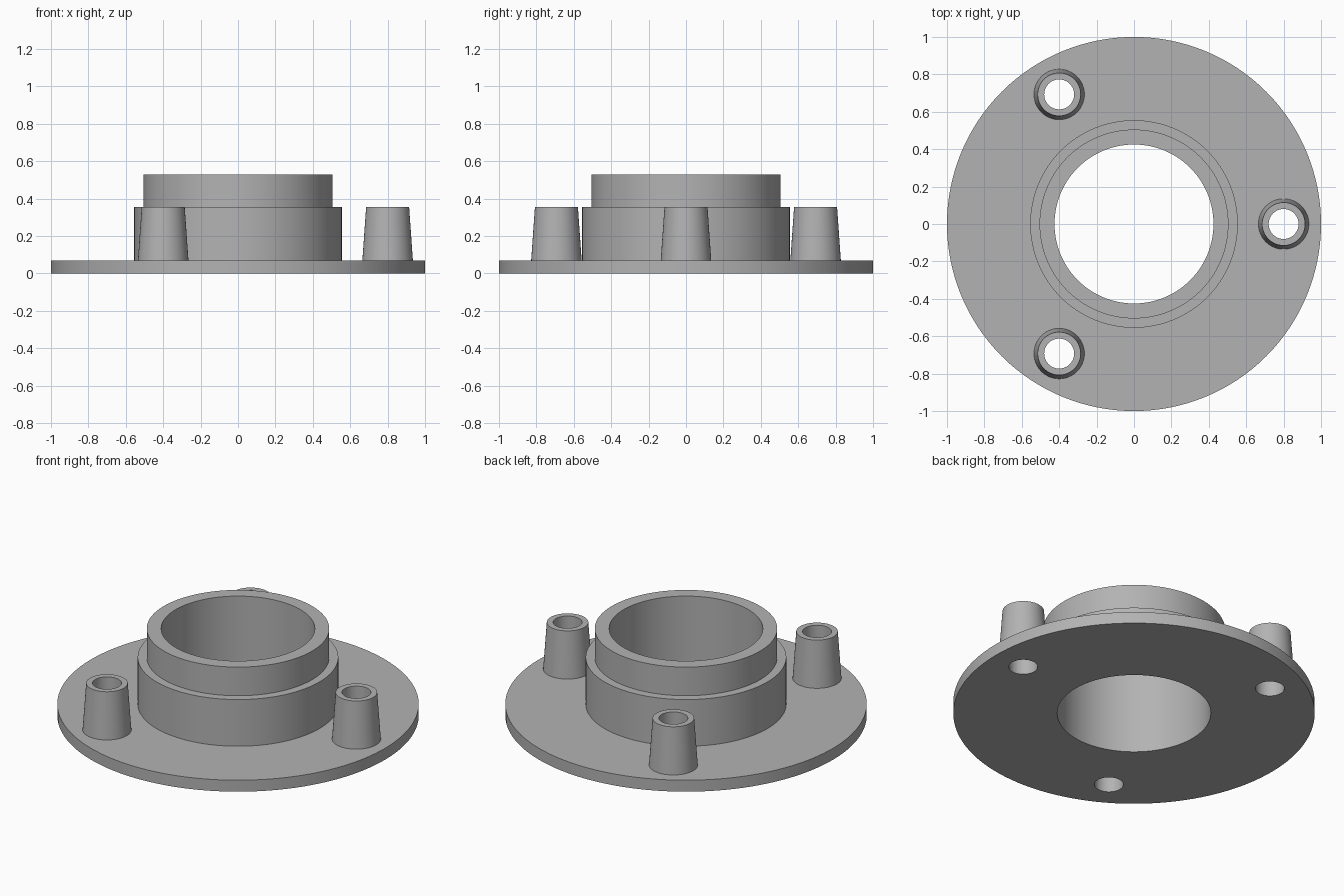
import bpy
import bmesh
from math import cos, sin, tau, radians

if "Cube" in bpy.data.objects:
    bpy.data.objects.remove(bpy.data.objects["Cube"], do_unlink=True)

BORE = 0.425          # main opening radius
PLATE = 0.07          # flange thickness
STEP = 0.355          # height of the collar step and the bosses
HOLE = 0.08           # screw hole radius
BOSS_CIRCLE = 0.8     # distance of the bosses from the centre

grey = bpy.data.materials.new("plain grey")
grey.use_nodes = True
colour = (0.45, 0.45, 0.45, 1)
grey.diffuse_color = colour
grey.node_tree.nodes["Principled BSDF"].inputs["Base Color"].default_value = colour


def lathe(name, profile, segments, closed, location=(0, 0, 0)):
    """Revolve a counter-clockwise (radius, height) profile around z."""
    bm = bmesh.new()
    rings = [[bm.verts.new((r * cos(tau * i / segments), r * sin(tau * i / segments), z))
              for r, z in profile] for i in range(segments)]
    count = len(profile)
    for i in range(segments):
        a, b = rings[i], rings[(i + 1) % segments]
        for k in range(count if closed else count - 1):
            n = (k + 1) % count
            bm.faces.new((a[k], b[k], b[n], a[n]))
    mesh = bpy.data.meshes.new(name)
    bm.to_mesh(mesh)
    bm.free()
    mesh.materials.append(grey)
    obj = bpy.data.objects.new(name, mesh)
    obj.location = location
    bpy.context.collection.objects.link(obj)
    return obj


def activate(obj):
    bpy.ops.object.select_all(action="DESELECT")
    obj.select_set(True)
    bpy.context.view_layer.objects.active = obj


# Flange plate with the stepped collar
body = lathe("flange_and_collar", [
    (BORE, 0), (1, 0), (1, PLATE), (0.555, PLATE), (0.555, STEP),
    (0.505, STEP), (0.505, 0.53), (BORE, 0.53)], 128, True)
parts = [body]

# Three tapered hollow bosses, each with its hole drilled through the plate
for i, name in enumerate(("left_boss", "back_boss", "front_boss")):
    angle = tau * i / 3
    x, y = BOSS_CIRCLE * cos(angle), BOSS_CIRCLE * sin(angle)
    parts.append(lathe(name, [(0.135, PLATE), (0.115, STEP), (HOLE, STEP), (HOLE, PLATE)],
                       64, False, (x, y, 0)))
    bpy.ops.mesh.primitive_cylinder_add(vertices=64, radius=HOLE, depth=0.5, location=(x, y, 0))
    drill = bpy.context.object
    drill.name = "hole_cutter"
    drill.hide_render = True
    drill.data.materials.append(grey)
    cut = body.modifiers.new("screw hole", "BOOLEAN")
    cut.operation = "DIFFERENCE"
    cut.solver = "EXACT"
    cut.object = drill
    activate(body)
    bpy.ops.object.modifier_apply(modifier=cut.name)
    bpy.data.objects.remove(drill, do_unlink=True)

# Smooth round walls with crisp rims
for obj in parts:
    activate(obj)
    bpy.ops.object.shade_smooth_by_angle(angle=radians(30))
